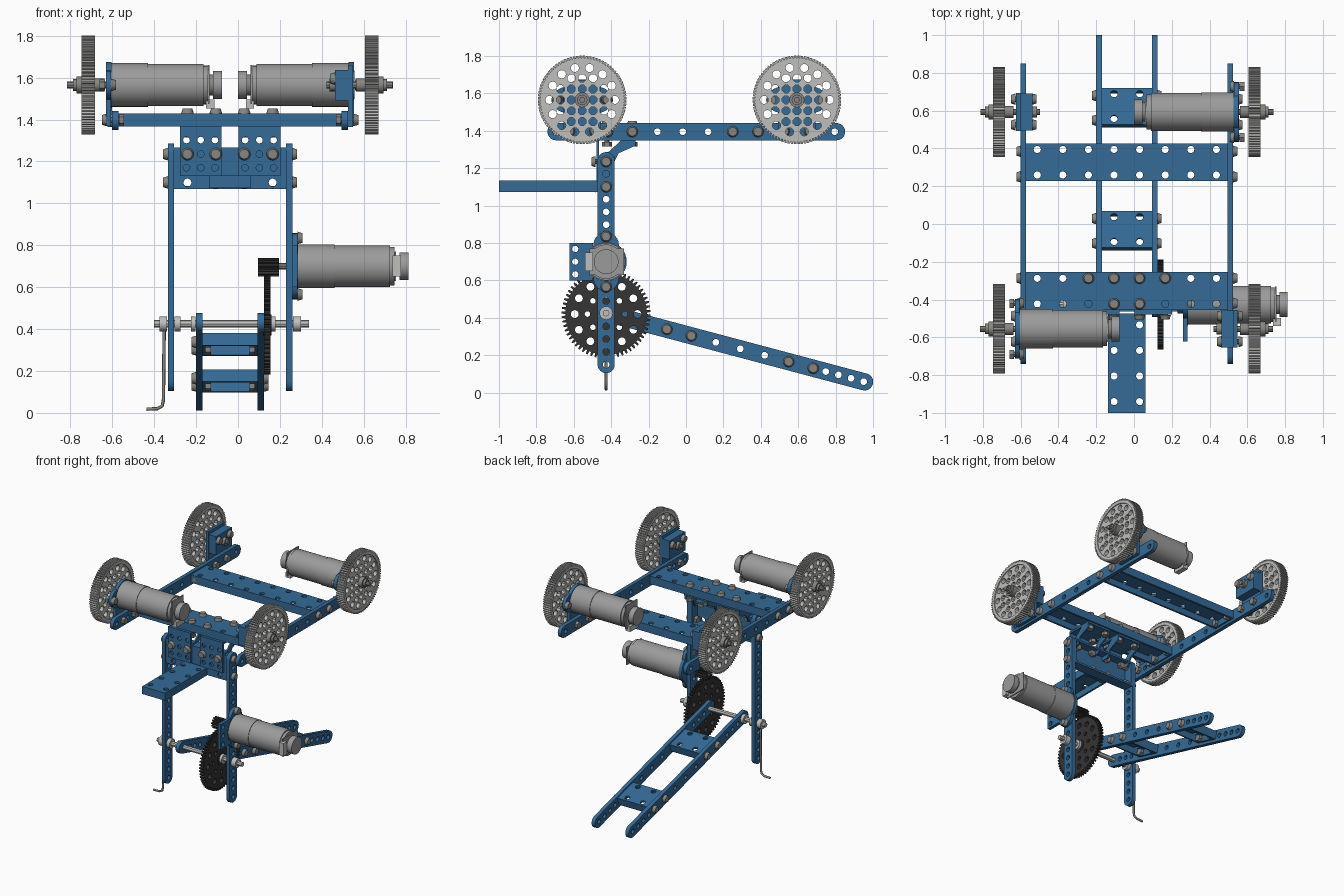
import bpy, bmesh
from math import pi, sin, cos
from mathutils import Matrix, Vector

cube = bpy.data.objects.get("Cube")
if cube:
    bpy.data.objects.remove(cube, do_unlink=True)


def material(name, rgb):
    m = bpy.data.materials.new(name)
    m.use_nodes = True
    m.diffuse_color = (*rgb, 1)
    m.node_tree.nodes["Principled BSDF"].inputs["Base Color"].default_value = (*rgb, 1)
    return m


BLUE = material("blue metal", (0.035, 0.145, 0.31))
GREY = material("motor grey", (0.33, 0.33, 0.33))
LIGHT = material("wheel grey", (0.52, 0.52, 0.51))
DARK = material("dark gear", (0.035, 0.035, 0.035))
STEEL = material("steel", (0.25, 0.24, 0.22))

C = -0.038      # frame centre line
PITCH = 0.1355  # hole spacing
I = Matrix.Identity(4)
MX = Matrix(((0, 0, 1), (1, 0, 0), (0, 1, 0))).to_4x4()   # local z -> +X
MY = Matrix(((1, 0, 0), (0, 0, -1), (0, 1, 0))).to_4x4()  # local z -> -Y
FLIP = Matrix.Rotation(pi, 4, 'Y')


def at(frame, x, y, z):
    return Matrix.Translation((x, y, z)) @ frame


def rot(a, axis='Z'):
    return Matrix.Rotation(a, 4, axis)


def finish(name, bm, mat, M=I):
    bmesh.ops.transform(bm, matrix=M, verts=bm.verts)
    bmesh.ops.recalc_face_normals(bm, faces=bm.faces)
    me = bpy.data.meshes.new(name)
    bm.to_mesh(me)
    bm.free()
    me.materials.clear()
    me.materials.append(mat)
    for p in me.polygons:
        p.use_smooth = True
        p.material_index = 0
    me.set_sharp_from_angle(angle=0.6)
    ob = bpy.data.objects.new(name, me)
    bpy.context.collection.objects.link(ob)
    return ob


def add_box(bm, lo, hi):
    lo, hi = Vector(lo), Vector(hi)
    M = Matrix.Translation((lo + hi) / 2) @ Matrix.Diagonal((*(hi - lo), 1))
    bmesh.ops.create_cube(bm, size=1, matrix=M)


def add_cyl(bm, r, z0, z1, M=I, seg=32, r2=None):
    bmesh.ops.create_cone(bm, cap_ends=True, segments=seg, radius1=r, radius2=r if r2 is None else r2,
                          depth=z1 - z0, matrix=M @ Matrix.Translation((0, 0, (z0 + z1) / 2)))


def box(name, lo, hi, mat, M=I):
    bm = bmesh.new()
    add_box(bm, lo, hi)
    return finish(name, bm, mat, M)


def cyl(name, r, z0, z1, mat, M=I, seg=32):
    bm = bmesh.new()
    add_cyl(bm, r, z0, z1, seg=seg)
    return finish(name, bm, mat, M)


def ring(r, n, cx=0, cy=0, turn=0):
    return [(cx + r * cos(turn + 2 * pi * i / n), cy + r * sin(turn + 2 * pi * i / n)) for i in range(n)]


def plate(name, outline, holes, thick, mat, M):
    """Flat plate from an outline and hole loops, centred on local z."""
    cu = bpy.data.curves.new(name, 'CURVE')
    cu.dimensions, cu.fill_mode, cu.extrude = '2D', 'BOTH', thick / 2
    for loop in [outline] + holes:
        sp = cu.splines.new('POLY')
        sp.points.add(len(loop) - 1)
        for p, (x, y) in zip(sp.points, loop):
            p.co = (x, y, 0, 1)
        sp.use_cyclic_u = True
    tmp = bpy.data.objects.new(name + "_outline", cu)
    bpy.context.collection.objects.link(tmp)
    me = bpy.data.meshes.new_from_object(tmp.evaluated_get(bpy.context.evaluated_depsgraph_get()))
    bpy.data.objects.remove(tmp)
    bm = bmesh.new()
    bm.from_mesh(me)
    bpy.data.meshes.remove(me)
    bmesh.ops.remove_doubles(bm, verts=bm.verts, dist=1e-5)
    return finish(name, bm, mat, M)


def rect(x0, x1, y0, y1):
    return [(x0, y0), (x1, y0), (x1, y1), (x0, y1)]


def capsule(a, b, r):
    return ([(b + r * sin(pi * i / 12), -r * cos(pi * i / 12)) for i in range(13)]
            + [(a - r * sin(pi * i / 12), r * cos(pi * i / 12)) for i in range(13)])


def strip(name, a, b, holes, M, r=0.046):
    return plate(name, capsule(a, b, r), [ring(0.018, 14, h) for h in holes], 0.03, BLUE, M)


def channel(name, length, width, depth, n, M):
    """Perforated plate with folded edges hanging below."""
    hx = [(i - (n - 1) / 2) * PITCH for i in range(n)]
    holes = [ring(0.019, 14, x, y) for x in hx for y in (-PITCH / 2, PITCH / 2)]
    l, w, t = length / 2, width / 2, 0.015
    plate(name, rect(-l, l, -w, w), holes, t, BLUE, M @ Matrix.Translation((0, 0, -t / 2)))
    bm = bmesh.new()
    for s in (-1, 1):
        add_box(bm, (-l, s * w - t * (s > 0), -depth), (l, s * w + t * (s < 0), -t / 2))
        add_box(bm, (s * l - t * (s > 0), -w + 0.01, -depth), (s * l + t * (s < 0), w - 0.01, -t / 2))
    finish(name + "_flanges", bm, BLUE, M)


def screws(name, points, frame, nut=0.045):
    bm = bmesh.new()
    for p in points:
        M = at(frame, *p)
        add_cyl(bm, 0.03, 0, 0.022, M, 16, 0.023)
        add_cyl(bm, 0.014, -nut, 0, M, 8)
        add_cyl(bm, 0.027, -nut - 0.025, -nut, M, 6)
    finish(name, bm, STEEL)


def gear(name, r, teeth, depth, holes, thick, mat, M):
    pts = []
    for i in range(teeth):
        for f, rr in ((0, r - depth), (0.35, r - depth), (0.5, r), (0.85, r)):
            a = 2 * pi * (i + f) / teeth
            pts.append((rr * cos(a), rr * sin(a)))
    return plate(name, pts, holes, thick, mat, M)


def motor(name, M, reach):
    """Motor along local +z, on a mount whose tab points to local -y."""
    mount = M @ Matrix.Translation((0, 0, -0.013))
    plate(name + "_mount", capsule(-0.09, 0.09, 0.068), [ring(0.015, 12, s * 0.135) for s in (-1, 1)], 0.026, BLUE, mount)
    cyl(name + "_mount_disc", 0.11, -0.025, 0.001, BLUE, M)
    plate(name + "_mount_tab", rect(-0.1, 0.1, -0.195, -0.07),
          [ring(0.017, 12, x, -0.165) for x in (-0.068, 0, 0.068)], 0.024, BLUE, mount)
    cyl(name + "_gearbox", 0.104, 0, 0.175, GREY, M, 48)
    cyl(name + "_body", 0.1, 0.175, 0.44, GREY, M, 48)
    cyl(name + "_end_plate", 0.092, 0.44, 0.462, GREY, M)
    cyl(name + "_encoder_neck", 0.05, 0.46, 0.485, STEEL, M)
    cyl(name + "_encoder", 0.066, 0.485, 0.528, GREY, M)
    box(name + "_connector", (-0.05, -0.112, 0.452), (0.05, -0.07, 0.492), LIGHT, M)
    box(name + "_circuit", (-0.07, -0.09, 0.462), (0.07, 0.095, 0.47), GREY, M)
    cyl(name + "_shaft", 0.016, -reach, 0, STEEL, M, 8)
    screws(name + "_mount_screws", [tuple(M @ Vector((s * 0.135, 0, 0))) for s in (-1, 1)],
           M.to_3x3().to_4x4(), 0.03)


# Side rails and cross channels of the upper frame
for side, s in (("right", -1), ("left", 1)):
    strip(side + "_rail", -0.695, 0.805, [-0.695 + i * PITCH for i in range(12)], at(MX, C + s * 0.548, 0, 1.395))
    screws(side + "_rail_screws", [(C + s * 0.563, y, 1.395) for y in (-0.42, -0.287, 0.25, 0.385)],
           MX if s > 0 else MX @ FLIP)
for name, y in (("front", -0.355), ("rear", 0.327)):
    channel(name + "_cross_channel", 1.07, 0.2, 0.062, 8, at(I, C, y, 1.43))
columns = [C + (i - 1.5) * PITCH for i in range(4)]
screws("cross_channel_screws", [(x, -0.287, 1.43) for x in columns] + [(x, -0.423, 1.43) for x in columns[1:3]], I, 0.09)

# Legs and the channel between them
leg_holes = [0.15 + i * 0.068 for i in range(17)]
for side, s in (("right", -1), ("left", 1)):
    M = at(MX, C + s * 0.282, -0.427, 0)
    strip(side + "_leg", 0.15, 1.24, leg_holes, M @ rot(pi / 2))
    screws(side + "_leg_screws", [(C + s * 0.297, -0.427, z) for z in (1.1, 1.235)], MX if s > 0 else MX @ FLIP)
channel("leg_channel", 0.535, 0.197, 0.08, 4, at(MY, C, -0.462, 1.167))
screws("leg_channel_screws", [(x, -0.483, 1.235) for x in columns] + [(x, -0.483, 1.1) for x in columns[1:3]], MY)

# Angle brackets joining the legs to the upper frame
for side, s in (("right", -1), ("left", 1)):
    x = C + s * 0.14
    grid = [ring(0.016, 12, i * 0.068, z) for i in (-1, 0, 1) for z in (0.04, 0.105, 0.172)]
    plate(side + "_bracket", rect(-0.1, 0.1, 0, 0.24), grid, 0.014, BLUE, at(MY, x, -0.472, 1.13))
    box(side + "_bracket_top", (x - 0.1, -0.478, 1.352), (x + 0.1, -0.265, 1.367), BLUE)
    for e in (-1, 1):
        web = [(-0.46, 1.22), (-0.39, 1.22), (-0.36, 1.28), (-0.27, 1.32), (-0.27, 1.365), (-0.33, 1.365), (-0.41, 1.29), (-0.46, 1.27)]
        plate(side + "_bracket_gusset", web, [], 0.012, BLUE, at(MX, x + e * 0.094, 0, 0))

# Shelf reaching forward
channel("front_shelf", 0.525, 0.2, 0.06, 4, at(rot(pi / 2), C, -0.737, 1.133))

# Sloping arms with their rungs
SLOPE = 0.26
stops = [0.336, 0.4715, 1.01, 1.1455]
arm_holes = [0, 0.068, 0.136, 0.204] + stops + [0.607, 0.742, 0.877, 1.215, 1.285, 1.355, 1.425]
for side, s in (("right", -1), ("left", 1)):
    M = at(MX, C + s * 0.147, -0.427, 0.425) @ rot(-SLOPE)
    strip(side + "_arm", -0.02, 1.43, arm_holes, M)
    F = MX if s > 0 else MX @ FLIP
    screws(side + "_arm_screws", [tuple(M @ Vector((d, 0, s * 0.015))) for d in stops], F)
for name, d in (("upper", 0.404), ("lower", 1.078)):
    channel(name + "_rung", 0.264, 0.2, 0.06, 2,
            at(rot(-SLOPE, 'X'), 0, -0.427, 0.425) @ Matrix.Translation((C, d, 0.035)))

# Arm axle with collars, large gear and pinion
axle = at(MX, 0, -0.427, 0.425)
cyl("arm_axle", 0.018, -0.4, 0.34, LIGHT, axle, 8)
for i, (x0, x1) in enumerate(((-0.375, -0.34), (-0.302, -0.275), (-0.225, -0.202), (0.155, 0.18), (0.262, 0.3))):
    cyl(f"axle_collar_{i}", 0.036, x0, x1, LIGHT, axle, 20)
big_holes = [ring(0.021, 14, *p) for p in ring(0.168, 12)] + [ring(0.015, 12, *p) for p in ring(0.1, 8)]
gear("arm_gear", 0.238, 60, 0.02, big_holes, 0.03, DARK, at(MX, 0.14, -0.427, 0.42))
cyl("arm_gear_hub", 0.05, 0.12, 0.16, DARK, at(MX, 0, -0.427, 0.42))
gear("pinion", 0.045, 12, 0.016, [], 0.1, DARK, at(MX, 0.145, -0.427, 0.695))
motor("arm_motor", at(MX @ rot(-pi / 2), 0.285, -0.427, 0.7), 0.19)

# Bent rod hanging from the axle
cu = bpy.data.curves.new("bent_rod", 'CURVE')
cu.dimensions, cu.bevel_depth, cu.bevel_resolution = '3D', 0.008, 2
path = [(-0.352, 0.42), (-0.356, 0.06), (-0.362, 0.033), (-0.385, 0.02), (-0.437, 0.018)]
sp = cu.splines.new('POLY')
sp.points.add(len(path) - 1)
for p, (x, z) in zip(sp.points, path):
    p.co = (x, -0.427, z, 1)
cu.materials.append(STEEL)
bpy.context.collection.objects.link(bpy.data.objects.new("bent_rod", cu))

# Four toothed wheels, two motor driven and two on bearing blocks
web_holes = [ring(0.0225, 8, i * 0.058, j * 0.058, pi / 8) for i in range(-2, 3) for j in range(-2, 3)
             if (i or j) and abs(i) + abs(j) < 4]
web_holes += [ring(0.022, 12, *p) for p in ring(0.175, 14)]
for end, y in (("front", -0.555), ("rear", 0.593)):
    for side, s in (("right", -1), ("left", 1)):
        name = f"{end}_{side}"
        M = at(MX if s > 0 else MX @ FLIP, C, y, 1.565)
        W = M @ Matrix.Translation((0, 0, 0.676))
        gear(name + "_wheel_rim", 0.237, 84, 0.013, [ring(0.204, 48)], 0.064, LIGHT, W)
        plate(name + "_wheel_web", ring(0.205, 48), web_holes, 0.048, LIGHT, W)
        cyl(name + "_wheel_hub", 0.04, 0.7, 0.733, STEEL, M, 24)
        cyl(name + "_wheel_collar", 0.028, 0.733, 0.75, STEEL, M, 16)
        cyl(name + "_spacer", 0.032, 0.6, 0.655, STEEL, M, 16)
        screws(name + "_mount_bolts", [(C + s * 0.59, y + d, 1.398) for d in (-0.068, 0.068)],
               MX if s > 0 else MX @ FLIP, 0.06)
        if (end == "front") == (side == "right"):
            motor(name + "_motor", at(MX if s < 0 else MX @ rot(pi, 'X') @ rot(pi), C + s * 0.567, y, 1.565), 0.21)
        else:
            box(name + "_block_plate", (-0.1, -0.2, 0.564), (0.1, 0.095, 0.586), BLUE, M)
            box(name + "_block", (-0.098, -0.075, 0.5), (0.098, 0.072, 0.575), BLUE, M)
            cyl(name + "_axle", 0.016, 0.46, 0.775, STEEL, M, 8)
            cyl(name + "_axle_collar", 0.03, 0.475, 0.5, STEEL, M, 16)
            screws(name + "_block_screws", [tuple(M @ Vector((d, 0.03, 0.5))) for d in (-0.068, 0.068)],
                   M.to_3x3().to_4x4() @ FLIP, 0.03)
